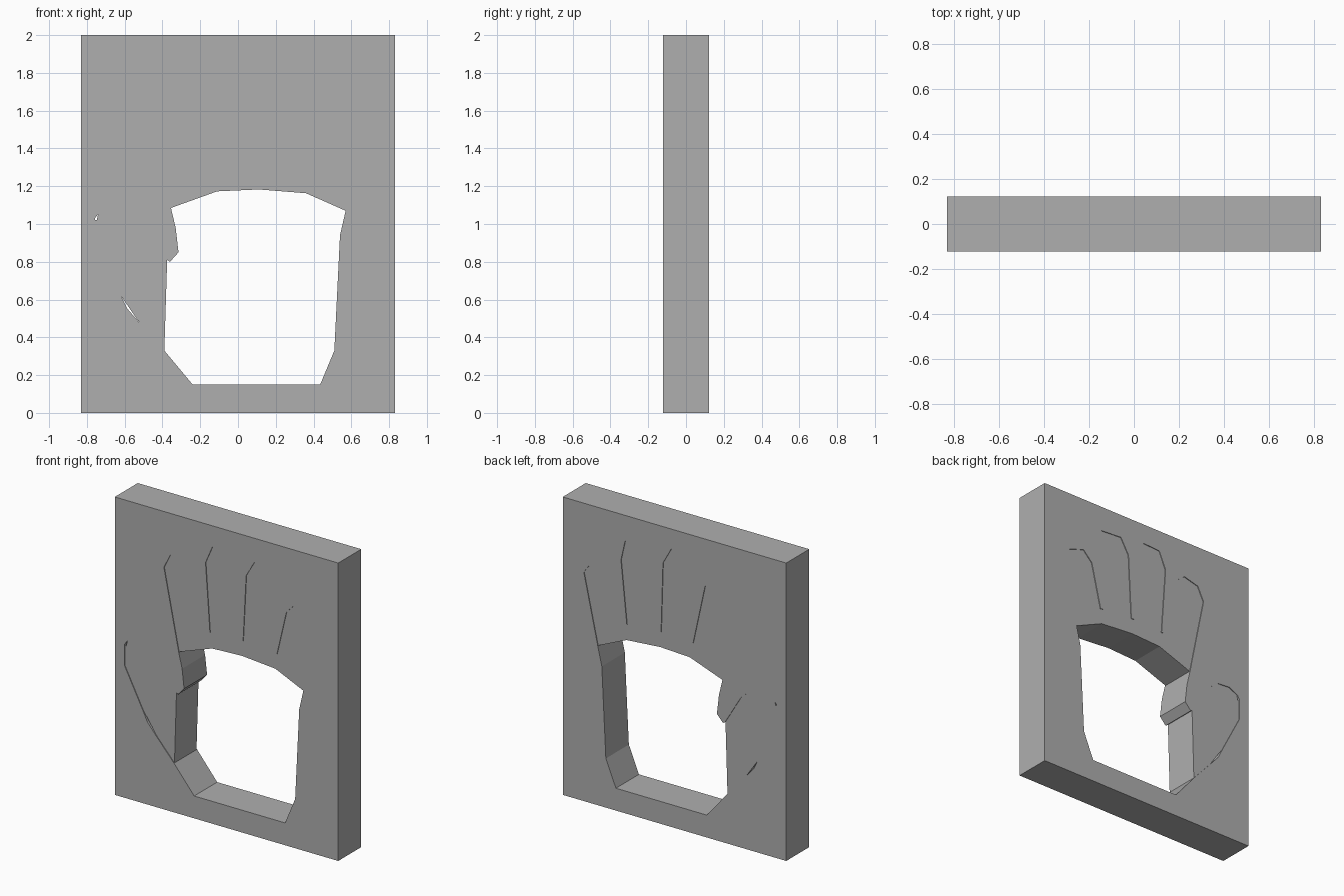
import bpy, bmesh

if "Cube" in bpy.data.objects:
    bpy.data.objects.remove(bpy.data.objects["Cube"])

grey = bpy.data.materials.new("dark_grey")
grey.diffuse_color = (0.43, 0.43, 0.43, 1)
grey.use_nodes = True
grey.node_tree.nodes["Principled BSDF"].inputs["Base Color"].default_value = grey.diffuse_color


def prism(name, loops, half_depth):
    """Fill an (x, z) outline, with optional holes, and extrude it about y = 0."""
    bm = bmesh.new()
    for loop in loops:
        vs = [bm.verts.new((x, -half_depth, z)) for x, z in loop]
        for a, b in zip(vs, vs[1:] + vs[:1]):
            bm.edges.new((a, b))
    bmesh.ops.triangle_fill(bm, edges=bm.edges[:], use_beauty=True, use_dissolve=False)
    ext = bmesh.ops.extrude_face_region(bm, geom=bm.faces[:], use_keep_orig=True)
    verts = [g for g in ext["geom"] if isinstance(g, bmesh.types.BMVert)]
    bmesh.ops.translate(bm, verts=verts, vec=(0, 2 * half_depth, 0))
    bmesh.ops.recalc_face_normals(bm, faces=bm.faces[:])
    mesh = bpy.data.meshes.new(name)
    bm.to_mesh(mesh)
    bm.free()
    mesh.materials.append(grey)
    obj = bpy.data.objects.new(name, mesh)
    bpy.context.collection.objects.link(obj)
    return obj


HALF = 0.122
RECESS = 0.005

# Finger outlines, each from left base over the tip to right base
index = [(-0.355, 1.085), (-0.465, 1.625), (-0.418, 1.72), (-0.309, 1.748),
         (-0.227, 1.685), (-0.138, 1.279)]
middle = [(-0.123, 1.277), (-0.156, 1.74), (-0.105, 1.858), (0.025, 1.865),
          (0.086, 1.756), (0.10, 1.288)]
ring = [(0.123, 1.288), (0.146, 1.733), (0.208, 1.84), (0.367, 1.829),
        (0.398, 1.692), (0.354, 1.268)]
little = [(0.374, 1.265), (0.445, 1.568), (0.513, 1.638), (0.628, 1.60),
          (0.674, 1.538), (0.57, 1.07)]
fingers = index + middle + ring + little

# Palm opening and the web between thumb and index finger
palm = [(0.54, 0.94), (0.51, 0.33), (0.435, 0.15), (-0.24, 0.15), (-0.39, 0.33)]
thumb_tip = [(-0.675, 1.087), (-0.578, 1.08), (-0.495, 1.01), (-0.375, 0.81)]
thumb_hole = [(-0.52, 0.475), (-0.587, 0.553), (-0.62, 0.62), (-0.759, 0.89),
              (-0.757, 1.03), (-0.74, 1.055)] + thumb_tip
web = [(-0.36, 0.80), (-0.315, 0.85), (-0.33, 0.98)]

# Slab with the whole hand cut through it
slab = [(-0.83, 0), (0.83, 0), (0.83, 2), (-0.83, 2)]
prism("slab", [slab, fingers + palm + thumb_hole + web], HALF)

# Slightly recessed inserts closing the fingers and thumb, leaving the palm open
palm_top = [(0.36, 1.163), (0.11, 1.183), (-0.11, 1.173)]
prism("finger_insert", [fingers + palm_top], HALF - RECESS)
thumb = [(-0.39, 0.33), (-0.52, 0.475), (-0.62, 0.62), (-0.759, 0.89),
         (-0.758, 1.02), (-0.748, 1.02), (-0.74, 1.055)] + thumb_tip
prism("thumb_insert", [thumb], HALF - RECESS)
